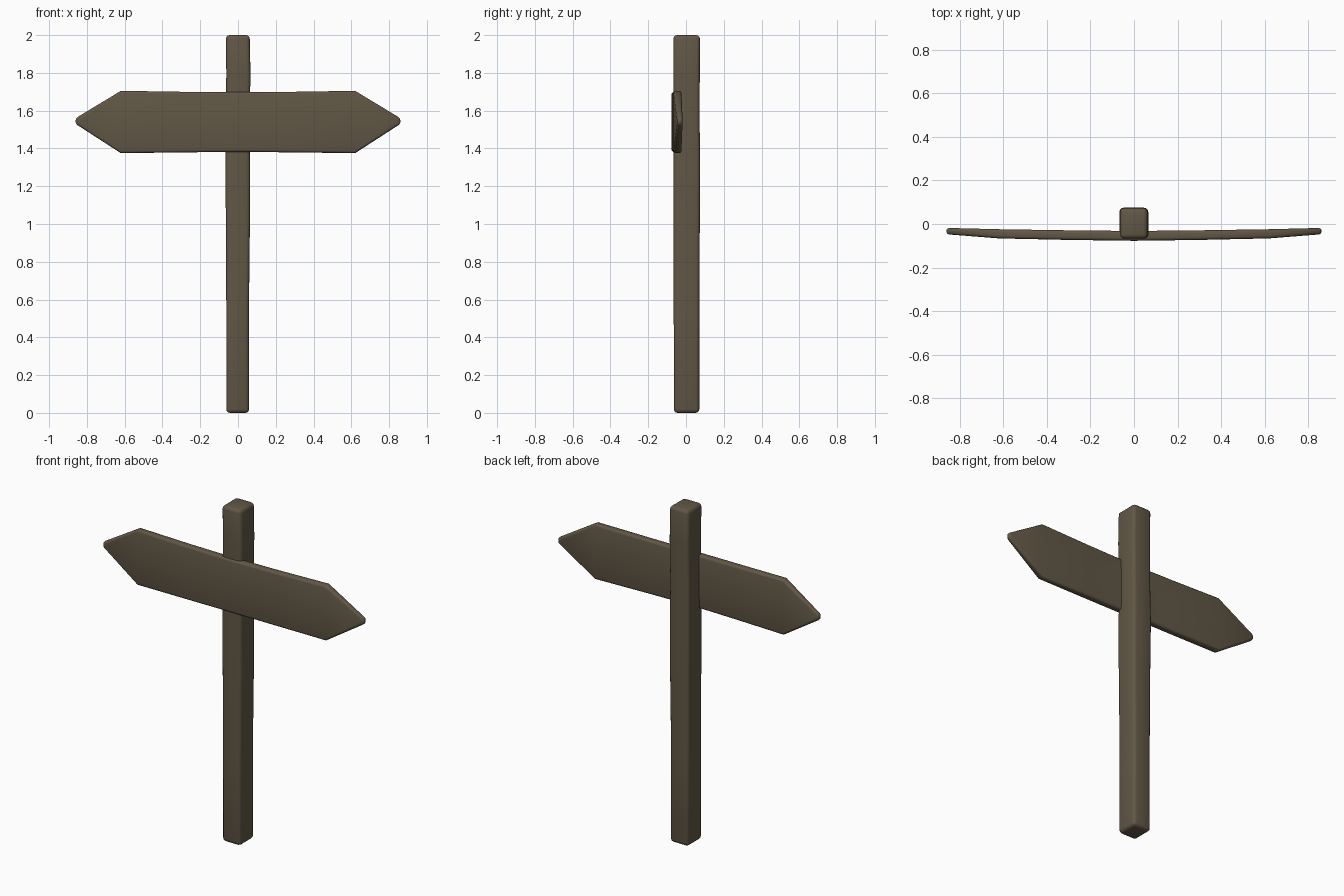
import bpy, bmesh

cube = bpy.data.objects.get("Cube")
if cube:
    bpy.data.objects.remove(cube, do_unlink=True)

wood = bpy.data.materials.new("weathered_wood")
wood.use_nodes = True
colour = (0.12, 0.095, 0.06, 1)
wood.diffuse_color = colour
bsdf = wood.node_tree.nodes["Principled BSDF"]
bsdf.inputs["Base Color"].default_value = colour
bsdf.inputs["Roughness"].default_value = 0.9


def loft(name, rings, bevel):
    """Skin four-cornered rings into a closed timber with worn, rounded edges."""
    bm = bmesh.new()
    loops = [[bm.verts.new(p) for p in ring] for ring in rings]
    for a, b in zip(loops, loops[1:]):
        for i in range(4):
            j = (i + 1) % 4
            bm.faces.new((a[i], a[j], b[j], b[i]))
    bm.faces.new(loops[0][::-1])
    bm.faces.new(loops[-1])
    bmesh.ops.recalc_face_normals(bm, faces=bm.faces)
    mesh = bpy.data.meshes.new(name)
    bm.to_mesh(mesh)
    bm.free()
    mesh.materials.append(wood)
    obj = bpy.data.objects.new(name, mesh)
    bpy.context.collection.objects.link(obj)
    mod = obj.modifiers.new("worn_edges", "BEVEL")
    mod.width = bevel
    mod.segments = 3
    mod.limit_method = "ANGLE"
    mod.angle_limit = 0.6
    bpy.ops.object.select_all(action="DESELECT")
    obj.select_set(True)
    bpy.context.view_layer.objects.active = obj
    bpy.ops.object.modifier_apply(modifier=mod.name)
    bpy.ops.object.shade_smooth_by_angle(angle=0.9)
    return obj


# Upright post, slightly uneven: height, left, right, front, back
post = [
    (0, -0.062, 0.059, -0.064, 0.071),
    (0.55, -0.062, 0.058, -0.065, 0.071),
    (1.0, -0.064, 0.063, -0.066, 0.073),
    (1.3, -0.067, 0.064, -0.066, 0.075),
    (1.55, -0.064, 0.062, -0.064, 0.072),
    (1.8, -0.062, 0.066, -0.067, 0.073),
    (2.0, -0.064, 0.062, -0.067, 0.074),
]
loft("post", [[(l, f, z), (r, f, z), (r, b, z), (l, b, z)]
              for z, l, r, f, b in post], 0.02)

# Two-pointed board, thinning and bending back to its tips:
# distance from centre, bottom, top, front, back
half = [
    (0.86, 1.53, 1.56, -0.047, -0.018),
    (0.62, 1.375, 1.705, -0.066, -0.024),
    (0.3, 1.379, 1.70, -0.073, -0.029),
]
middle = [(0, 1.382, 1.698, -0.077, -0.032)]
board = [(-s[0],) + s[1:] for s in half] + middle + half[::-1]
loft("sign_board", [[(x, f, lo), (x, f, hi), (x, b, hi), (x, b, lo)]
                    for x, lo, hi, f, b in board], 0.013)
